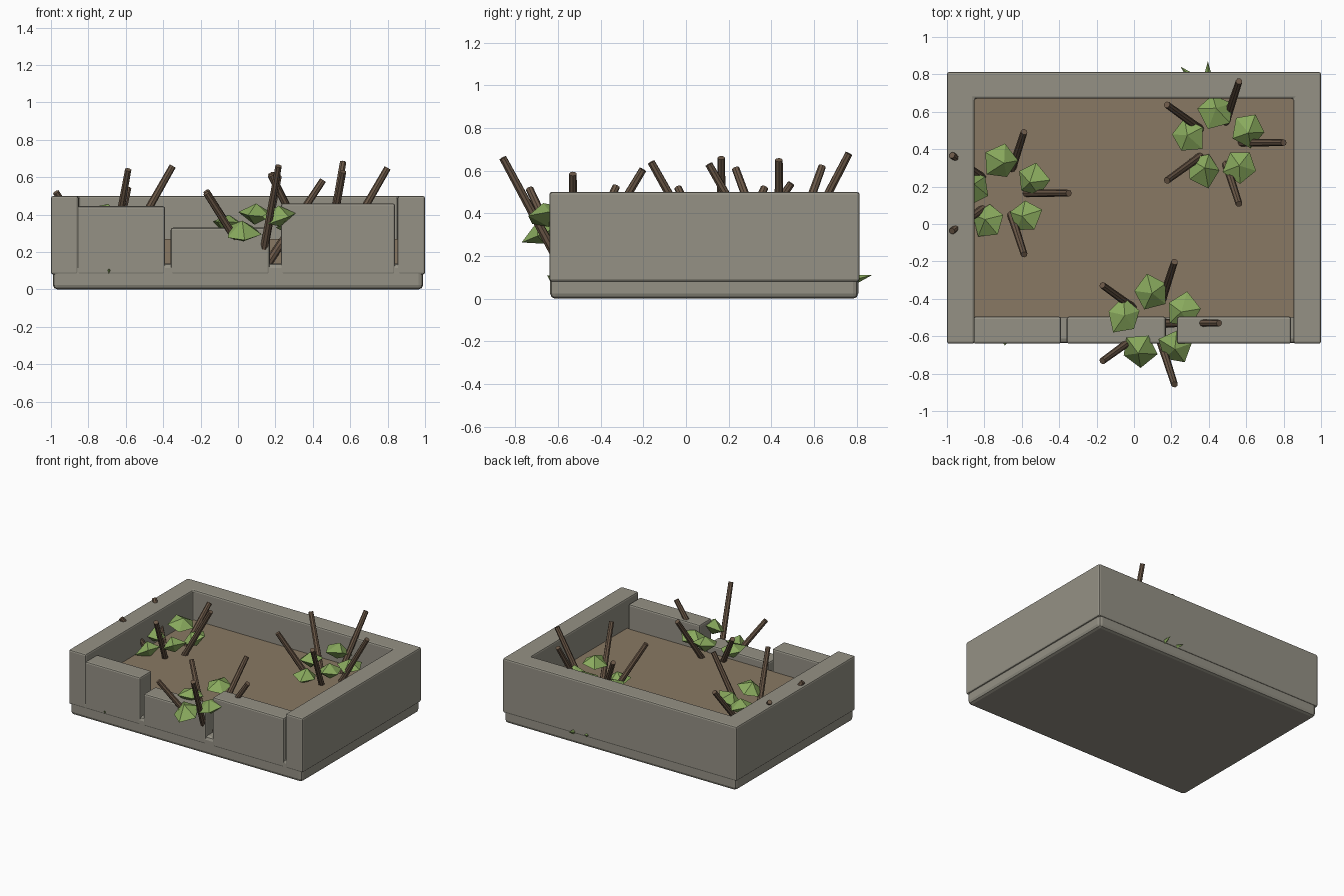
import bpy, bmesh, math, random
from mathutils import Vector, Euler

if "Cube" in bpy.data.objects:
    bpy.data.objects.remove(bpy.data.objects["Cube"])

random.seed(4)


def material(name, rgb):
    m = bpy.data.materials.new(name)
    m.diffuse_color = (*rgb, 1)
    m.use_nodes = True
    m.node_tree.nodes["Principled BSDF"].inputs["Base Color"].default_value = m.diffuse_color
    return m


STONE = material("stone", (0.30, 0.285, 0.235))
SOIL = material("soil", (0.25, 0.19, 0.125))
WOOD = material("wood", (0.15, 0.10, 0.065))
LEAF = material("leaf", (0.25, 0.40, 0.11))


def finish(bm, name, mat, bevel=0):
    bmesh.ops.recalc_face_normals(bm, faces=bm.faces)
    mesh = bpy.data.meshes.new(name)
    bm.to_mesh(mesh)
    bm.free()
    ob = bpy.data.objects.new(name, mesh)
    bpy.context.collection.objects.link(ob)
    mesh.materials.append(mat)
    if bevel:
        mod = ob.modifiers.new("bevel", 'BEVEL')
        mod.width, mod.segments = bevel, 2
    return ob


def prism(name, outline, z0, z1, mat, bevel=0):
    bm = bmesh.new()
    face = bm.faces.new([bm.verts.new((x, y, z0)) for x, y in outline])
    out = bmesh.ops.extrude_face_region(bm, geom=[face])
    top = [v for v in out["geom"] if isinstance(v, bmesh.types.BMVert)]
    bmesh.ops.translate(bm, verts=top, vec=(0, 0, z1 - z0))
    return finish(bm, name, mat, bevel)


def box(name, x0, x1, y0, y1, z0, z1, mat, bevel=0):
    return prism(name, [(x0, y0), (x1, y0), (x1, y1), (x0, y1)], z0, z1, mat, bevel)


def rod(name, a, b, r0, r1, sides, mat):
    a, b = Vector(a), Vector(b)
    bm = bmesh.new()
    bmesh.ops.create_cone(bm, cap_ends=True, segments=sides, radius1=r0, radius2=r1,
                          depth=(b - a).length)
    ob = finish(bm, name, mat)
    ob.location = (a + b) / 2
    ob.rotation_euler = (b - a).to_track_quat('Z', 'Y').to_euler()
    return ob


def leaf(name, loc, tilt):
    # faceted five-sided double pyramid
    bm = bmesh.new()
    ring = []
    for i in range(5):
        a = i * math.tau / 5
        r = random.uniform(0.085, 0.105)
        ring.append(bm.verts.new((r * math.cos(a), r * math.sin(a), random.uniform(-0.02, 0.02))))
    top, low = bm.verts.new((0, 0, 0.06)), bm.verts.new((0, 0, -0.055))
    for i in range(5):
        u, v = ring[i], ring[(i + 1) % 5]
        bm.faces.new((u, v, top))
        bm.faces.new((v, u, low))
    ob = finish(bm, name, LEAF)
    ob.location, ob.rotation_euler = loc, tilt


# base slab and soil bed
box("base_slab", -0.99, 0.99, -0.637, 0.807, 0, 0.14, STONE, 0.025)
box("soil", -0.86, 0.86, -0.50, 0.68, 0.13, 0.27, SOIL)

# back and side walls as one U shape
prism("outer_walls", [(-1, -0.64), (-0.853, -0.64), (-0.853, 0.67), (0.853, 0.67),
                      (0.853, -0.64), (1, -0.64), (1, 0.813), (-1, 0.813)],
      0.08, 0.50, STONE, 0.012)

# broken front wall
for i, (x0, x1, z) in enumerate([(-0.86, -0.39, 0.445), (-0.36, 0.17, 0.33), (0.23, 0.84, 0.46)]):
    box(f"front_wall_{i}", x0, x1, -0.64, -0.495, 0.08, z, STONE, 0.012)

# three shrubs: ring of slanted twigs, ring of leaves
shrubs = [(0.455, 0.435, (0.65, 0.68, 0.62, 0.61, 0.63)),
          (-0.694, 0.165, (0.66, 0.54, 0.52, 0.52, 0.64)),
          (0.11, -0.53, (0.585, 0.605, 0.525, 0.515, 0.66))]
leaf_z = (0.37, 0.40, 0.34, 0.31, 0.39)
for s, (cx, cy, tips) in enumerate(shrubs):
    for i, tz in enumerate(tips):
        a = math.radians(72 * i)
        c, d = math.cos(a), math.sin(a)
        rod(f"twig_{s}_{i}", (cx + 0.05 * c, cy + 0.05 * d, 0.14),
            (cx + 0.345 * c, cy + 0.345 * d, tz), 0.023, 0.018, 8, WOOD)
        b = a + math.radians(24)
        leaf(f"leaf_{s}_{i}", (cx + 0.168 * math.cos(b), cy + 0.168 * math.sin(b), leaf_z[i]),
             Euler((random.uniform(-0.3, 0.3), random.uniform(-0.3, 0.3), random.uniform(0, 6))))

# small sprouts poking out of the stone near the base
for i, (x, y, dx, dy) in enumerate([(0.30, 0.79, -0.05, 0.05), (0.395, 0.79, 0.0, 0.08),
                                    (-0.69, -0.62, 0, -0.03)]):
    rod(f"sprout_{i}", (x, y, 0.09), (x + dx, y + dy, 0.11), 0.022, 0, 4, LEAF)
